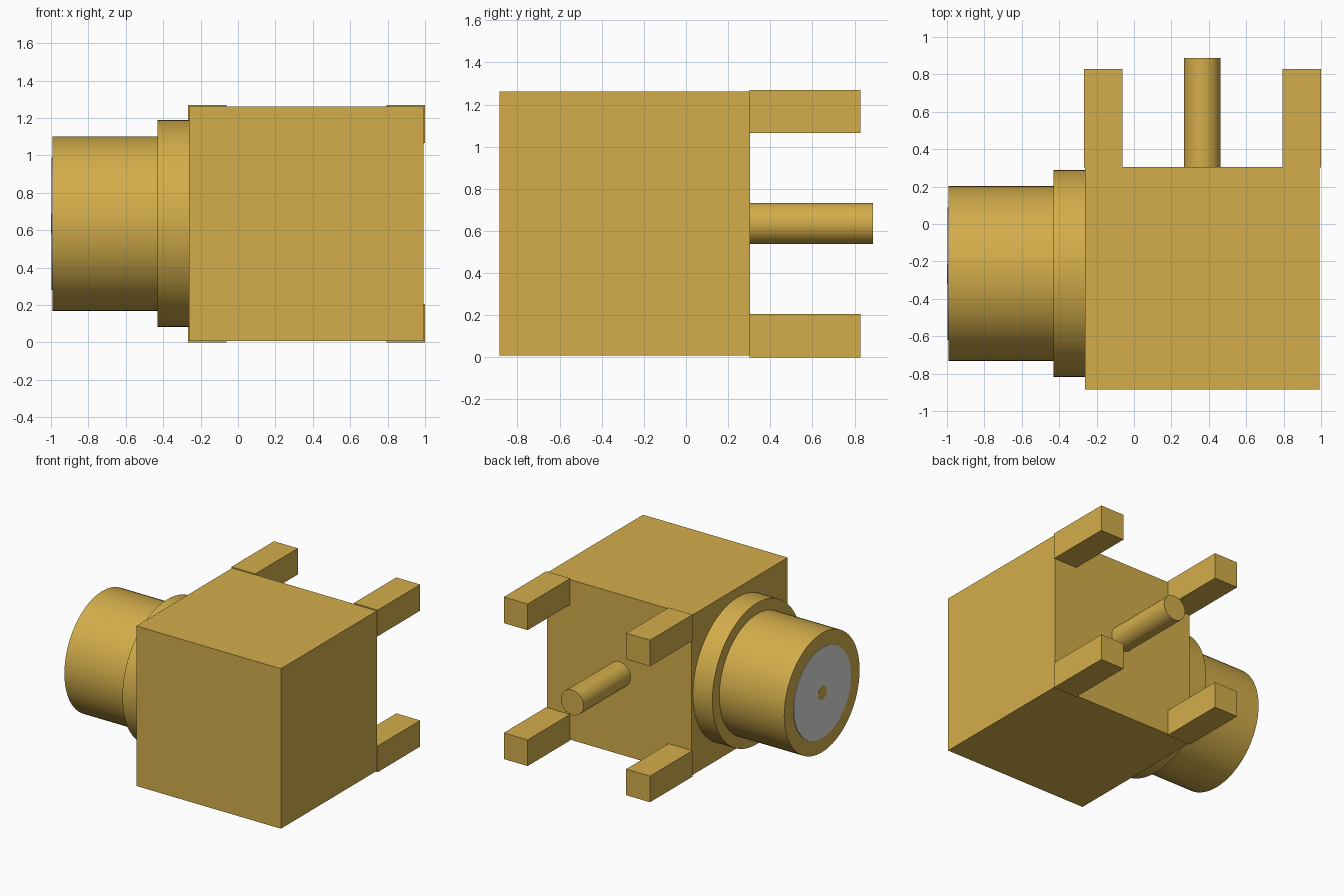
import bpy
from math import radians
from mathutils import Vector

cube = bpy.data.objects.get("Cube")
if cube:
    bpy.data.objects.remove(cube, do_unlink=True)


def material(name, colour):
    mat = bpy.data.materials.new(name)
    mat.use_nodes = True
    mat.diffuse_color = colour
    mat.node_tree.nodes["Principled BSDF"].inputs["Base Color"].default_value = colour
    return mat


gold = material("gold", (0.65, 0.42, 0.07, 1))
grey = material("grey", (0.70, 0.70, 0.68, 1))


def box(name, low, high, mat):
    low, high = Vector(low), Vector(high)
    bpy.ops.mesh.primitive_cube_add(size=1, location=(low + high) / 2)
    obj = bpy.context.object
    obj.name = name
    obj.scale = high - low
    bpy.ops.object.transform_apply(location=False, rotation=False, scale=True)
    obj.data.materials.append(mat)


def rod(name, start, end, radius, mat):
    start, end = Vector(start), Vector(end)
    axis = end - start
    bpy.ops.mesh.primitive_cylinder_add(
        vertices=64, radius=radius, depth=axis.length, location=(start + end) / 2,
        rotation=axis.to_track_quat("Z", "Y").to_euler())
    obj = bpy.context.object
    obj.name = name
    obj.data.materials.append(mat)
    bpy.ops.object.shade_smooth_by_angle(angle=radians(30))


# Main block
MID_Z = 0.635
box("body", (-0.262, -0.885, 0.008), (0.992, 0.305, 1.262), gold)

# Four square mounting legs, standing slightly proud of the block
for side, x in (("right", -0.268), ("left", 0.793)):
    for level, z in (("lower", 0.0), ("upper", 1.065)):
        box(f"{level}_{side}_leg", (x, 0.302, z), (x + 0.207, 0.828, z + 0.205), gold)

# Round signal pin between the legs
rod("back_pin", (0.365, 0.30, MID_Z), (0.365, 0.887, MID_Z), 0.098, gold)

# Stepped barrel on the side: end x, start x, radius
AXIS_Y = -0.265
for name, x0, x1, radius, mat in (
        ("flange", -0.26, -0.43, 0.553, gold),
        ("barrel", -0.42, -0.993, 0.467, gold),
        ("insulator", -0.98, -0.998, 0.354, grey),
        ("centre_contact", -0.98, -1.0, 0.052, gold)):
    rod(name, (x0, AXIS_Y, MID_Z), (x1, AXIS_Y, MID_Z), radius, mat)
